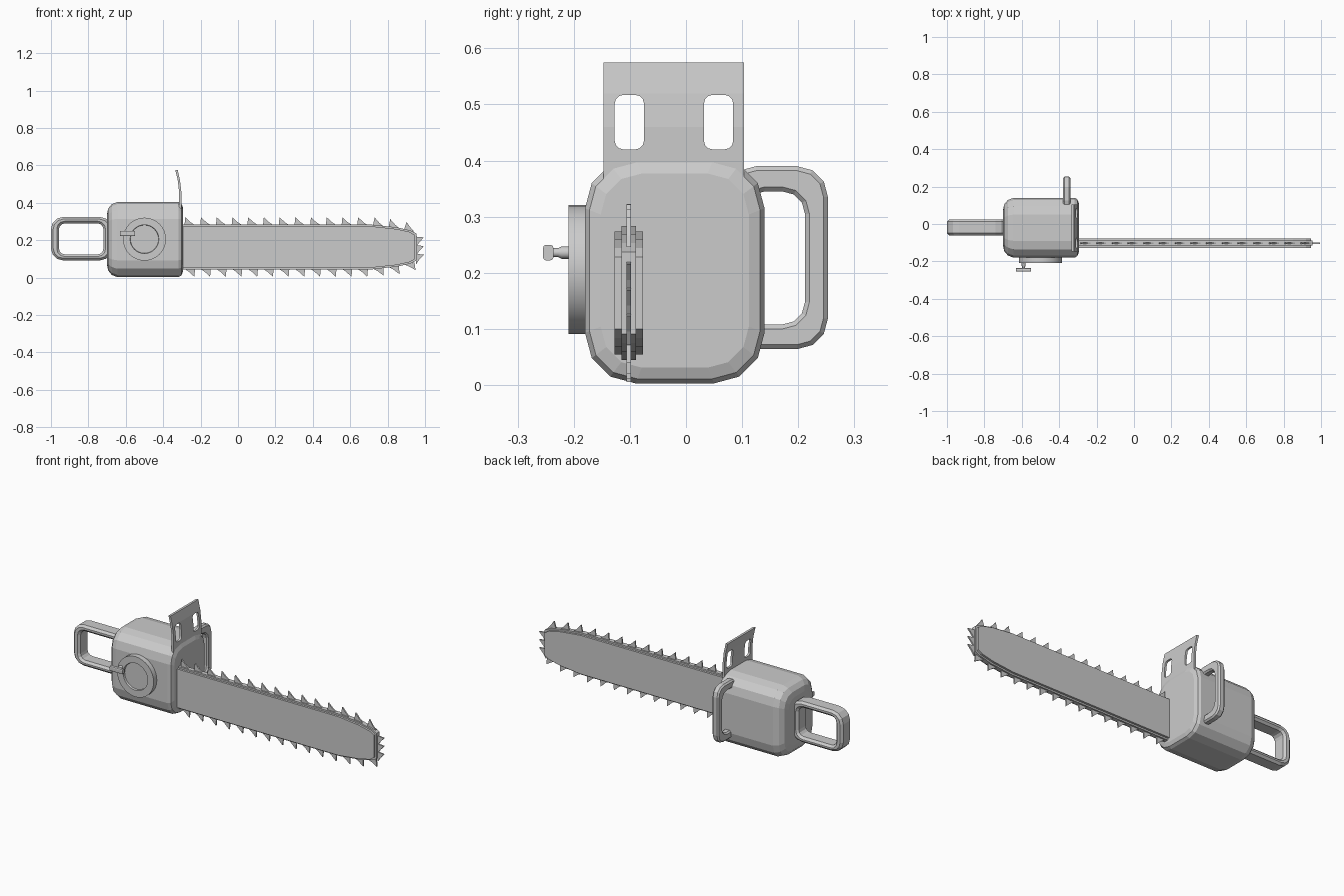
import bpy, bmesh
from math import pi, cos, sin
from mathutils import Vector

if "Cube" in bpy.data.objects:
    bpy.data.objects.remove(bpy.data.objects["Cube"])


def make(name, bm, smooth=False):
    bmesh.ops.recalc_face_normals(bm, faces=bm.faces)
    me = bpy.data.meshes.new(name)
    bm.to_mesh(me)
    bm.free()
    ob = bpy.data.objects.new(name, me)
    bpy.context.collection.objects.link(ob)
    if smooth:
        bpy.context.view_layer.objects.active = ob
        ob.select_set(True)
        bpy.ops.object.shade_smooth_by_angle(angle=0.6)
        ob.select_set(False)
    return ob


def loft(name, rings, closed=False, smooth=False):
    """Skin between rings of equal length; cap the ends unless closed."""
    bm = bmesh.new()
    loops = [[bm.verts.new(p) for p in r] for r in rings]
    n = len(rings[0])
    pairs = list(zip(loops, loops[1:])) + ([(loops[-1], loops[0])] if closed else [])
    for a, b in pairs:
        for i in range(n):
            j = (i + 1) % n
            bm.faces.new((a[i], a[j], b[j], b[i]))
    if not closed:
        bm.faces.new(loops[0])
        bm.faces.new(loops[-1])
    return make(name, bm, smooth)


def rrect(a0, a1, b0, b1, r, seg=3):
    pts = []
    for k, (ca, cb) in enumerate([(a1 - r, b1 - r), (a0 + r, b1 - r),
                                  (a0 + r, b0 + r), (a1 - r, b0 + r)]):
        for s in range(seg + 1):
            t = pi / 2 * (k + s / seg)
            pts.append((ca + r * cos(t), cb + r * sin(t)))
    return pts


def xz(pts, y):
    return [(a, y, b) for a, b in pts]


def yz(pts, x):
    return [(x, a, b) for a, b in pts]


def frame(name, place, centre, half, outer, inner, r_out, r_in, c):
    """Grip loop: outer and inner rounded rectangles with chamfered edges."""
    def shrink(q, d, r):
        return rrect(q[0] + d, q[1] - d, q[2] + d, q[3] - d, r - d)
    rings = [place(shrink(q, d, r), centre + o) for q, d, r, o in [
        (outer, 0, r_out, c - half), (outer, 0, r_out, half - c),
        (outer, c, r_out, half), (inner, -c, r_in, half),
        (inner, 0, r_in, half - c), (inner, 0, r_in, c - half),
        (inner, -c, r_in, -half), (outer, c, r_out, -half)]]
    return loft(name, rings, closed=True)


# Motor housing: rounded sections along x, softer at the rear
sections = [(-.70, .065), (-.694, .035), (-.675, .012), (-.645, 0),
            (-.318, 0), (-.303, .008), (-.295, .028)]
loft("motor_housing", [yz(rrect(-.18 + d, .14 - d, .003 + d, .405 - d, .09 - d * .6), x)
                       for x, d in sections])

# Rear and side grips
frame("rear_handle", xz, -.018, .043, (-1.0, -.675, .092, .325),
      (-.957, -.72, .125, .29), .065, .03, .012)
frame("side_handle", yz, -.36, .02, (.07, .253, .064, .39),
      (.10, .212, .108, .345), .055, .04, .008)

# Hand guard: bent plate with two slots
profile = [(-.303, .35), (-.303, .46), (-.310, .52), (-.322, .575),
           (-.335, .575), (-.322, .52), (-.315, .46), (-.315, .35)]
guard = loft("hand_guard", [xz(profile, -.147), xz(profile, .103)])
for y0 in (-.127, .032):
    slot = rrect(y0, y0 + .052, .42, .517, .015)
    cutter = loft("guard_slot_cutter", [yz(slot, -.4), yz(slot, -.2)])
    mod = guard.modifiers.new("slot", 'BOOLEAN')
    mod.object = cutter
    mod.solver = 'EXACT'
    bpy.context.view_layer.objects.active = guard
    bpy.ops.object.modifier_apply(modifier=mod.name)
    bpy.data.objects.remove(cutter)

# Guide bar and the chain band running round its edge
BAR_Y, BAR_Z = -.102, .164


def bar_outline(d):
    half = [(-.32, .110 + d), (.72, .110 + d), (.85, .096 + d), (.92, .08 + d),
            (.945 + d, .064 + d)]
    return [(x, BAR_Z + h) for x, h in half] + [(x, BAR_Z - h) for x, h in reversed(half)]


for name, d, w in (("guide_bar", 0, .025), ("chain_band", .009, .013)):
    o = bar_outline(d)
    loft(name, [xz(o, BAR_Y - w), xz(o, BAR_Y + w)])

# Chain teeth spaced along the band
bm = bmesh.new()
path = [Vector(p) for p in bar_outline(.007)]
step, travel = .084, 0.0
next_at = .06
for a, b in zip(path, path[1:]):
    length = (b - a).length
    t = (b - a) / length
    n = Vector((-t.y, t.x))
    gap = .046 if abs(t.x) < .1 else step
    while next_at < travel + length:
        p = a + t * (next_at - travel)
        shape = [p - t * .026, p + t * .03, p + t * .006 + n * .016,
                 p - t * .022 + n * .042]
        rings = [[bm.verts.new((q.x, y, q.y)) for q in shape]
                 for y in (BAR_Y - .004, BAR_Y + .004)]
        bm.faces.new(rings[0])
        bm.faces.new(rings[1])
        for i in range(4):
            j = (i + 1) % 4
            bm.faces.new((rings[0][i], rings[0][j], rings[1][j], rings[1][i]))
        next_at += gap
    travel += length
make("chain_teeth", bm)


# Starter cover: round disc with a recessed centre
def circle(cx, cz, r, y, n):
    return [(cx + r * cos(2 * pi * i / n), y, cz + r * sin(2 * pi * i / n)) for i in range(n)]


loft("starter_cover", [circle(-.5, .206, r, y, 32) for r, y in
                       ((.115, -.17), (.115, -.209), (.077, -.209), (.075, -.198))],
     smooth=True)

# Pull cord grip: short stem with a crossbar
loft("pull_stem", [circle(-.59, .236, r, y, 12) for r, y in
                   ((.011, -.19), (.011, -.222), (.008, -.228), (.008, -.24))], smooth=True)
bar = rrect(-.255, -.236, .222, .25, .006, 2)
loft("pull_grip", [yz(bar, -.63), yz(bar, -.55)])
